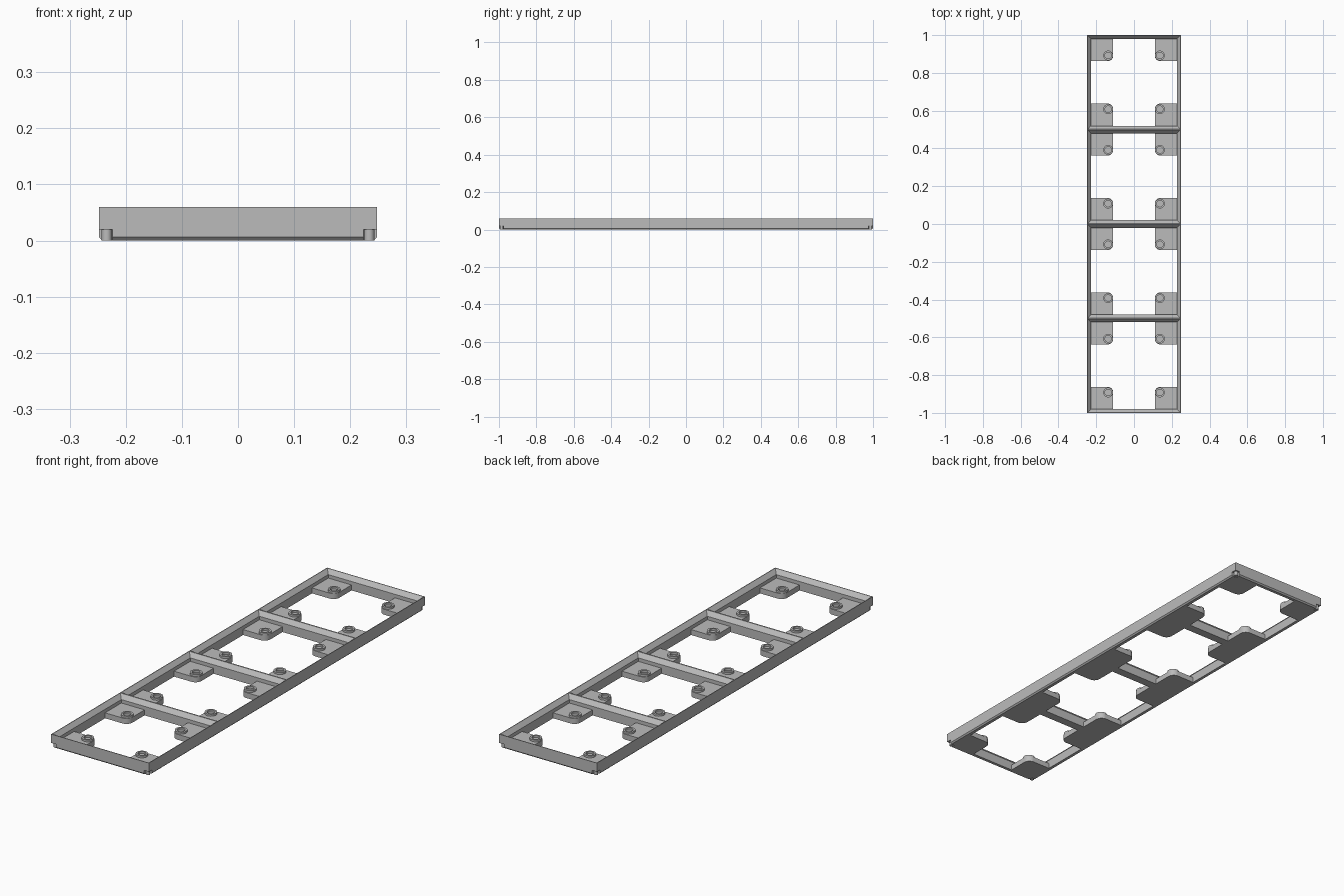
import bpy, bmesh, math
from mathutils import Vector

if "Cube" in bpy.data.objects:
    bpy.data.objects.remove(bpy.data.objects["Cube"], do_unlink=True)

HX, HY, CELL, TOP, WALL = 0.248, 1.0, 0.5, 0.06, 0.02
PAD_TOP = 0.025

grey = bpy.data.materials.new("plain grey")
grey.use_nodes = True
grey.diffuse_color = (0.5, 0.5, 0.5, 1)
grey.node_tree.nodes["Principled BSDF"].inputs["Base Color"].default_value = (0.5, 0.5, 0.5, 1)


def finish(name, bm, smooth=False):
    bmesh.ops.recalc_face_normals(bm, faces=bm.faces)
    mesh = bpy.data.meshes.new(name)
    bm.to_mesh(mesh)
    bm.free()
    mesh.materials.append(grey)
    ob = bpy.data.objects.new(name, mesh)
    bpy.context.collection.objects.link(ob)
    if smooth:
        bpy.ops.object.select_all(action="DESELECT")
        ob.select_set(True)
        bpy.context.view_layer.objects.active = ob
        bpy.ops.object.shade_smooth_by_angle(angle=math.radians(30))
    return ob


def bridge(bm, rings):
    """Join a closed series of closed rings with quads."""
    for a, b in zip(rings, rings[1:] + rings[:1]):
        for i in range(len(a)):
            j = (i + 1) % len(a)
            bm.faces.new((a[i], a[j], b[j], b[i]))


def prism(bm, points, direction):
    """Extrude a closed outline into a solid."""
    face = bm.faces.new([bm.verts.new(p) for p in points])
    ext = bmesh.ops.extrude_face_region(bm, geom=[face], use_keep_orig=True)
    moved = [g for g in ext["geom"] if isinstance(g, bmesh.types.BMVert)]
    bmesh.ops.translate(bm, verts=moved, vec=direction)


def circle(x, y, z, r, n=32):
    return [(x + r * math.cos(2 * math.pi * i / n),
             y + r * math.sin(2 * math.pi * i / n), z) for i in range(n)]


SIGNS = [(sx, sy) for sx in (-1, 1) for sy in (-1, 1)]

# Outer rim: wall section (inset, height) swept round the rectangle
section = [(0, 0.006), (0, TOP), (0.003, TOP), (WALL, 0.041), (WALL, 0), (0.006, 0)]
bm = bmesh.new()
rings = []
for inset, z in section:
    x, y = HX - inset, HY - inset
    rings.append([bm.verts.new((px, py, z))
                  for px, py in ((-x, -y), (x, -y), (x, y), (-x, y))])
bridge(bm, rings)
rim = finish("outer_rim", bm)

# Notches under the four outer corners
bm = bmesh.new()
for sx, sy in SIGNS:
    box = bmesh.ops.create_cube(bm, size=0.048)["verts"]
    bmesh.ops.translate(bm, verts=box, vec=(sx * HX, sy * HY, -0.004))
cutter = finish("corner_notch_cutter", bm)
cutter.hide_render = True
cutter.hide_viewport = True
cut = rim.modifiers.new("corner notches", "BOOLEAN")
cut.operation = "DIFFERENCE"
cut.solver = "EXACT"
cut.object = cutter

# Small posts inside the notches
bm = bmesh.new()
for sx, sy in SIGNS:
    prism(bm, circle(sx * (HX - 0.014), sy * (HY - 0.014), 0, 0.009, 24), Vector((0, 0, 0.021)))
finish("corner_posts", bm, smooth=True)

# Cross dividers with sloped shoulders
half = [(WALL, 0), (WALL, 0.041), (0.003, TOP)]
outline = half + [(-y, z) for y, z in reversed(half)]
bm = bmesh.new()
end = HX - 0.006
for k in (-1, 0, 1):
    prism(bm, [(-end, k * CELL + y, z) for y, z in outline], Vector((2 * end, 0, 0)))
finish("cross_dividers", bm)

# Corner pads and ring bosses in every cell
pads, bosses = bmesh.new(), bmesh.new()
REACH, ROUND = 0.138, 0.03
for row in range(4):
    cy = (row - 1.5) * CELL
    for sx, sy in SIGNS:
        def place(u, v):
            return sx * (HX - u), cy + sy * (CELL / 2 - v)

        corner = [(WALL, WALL), (REACH, WALL)]
        for i in range(9):
            a = math.pi / 2 * i / 8
            corner.append((REACH - ROUND + ROUND * math.cos(a),
                           REACH - ROUND + ROUND * math.sin(a)))
        corner.append((WALL, REACH))
        prism(pads, [(*place(u, v), 0) for u, v in corner], Vector((0, 0, PAD_TOP)))

        bx, by = place(0.111, 0.108)
        tube = [(0.026, PAD_TOP - 0.002), (0.026, 0.034), (0.017, 0.034), (0.017, PAD_TOP - 0.002)]
        bridge(bosses, [[bosses.verts.new(p) for p in circle(bx, by, z, r)] for r, z in tube])
finish("corner_pads", pads, smooth=True)
finish("ring_bosses", bosses, smooth=True)
